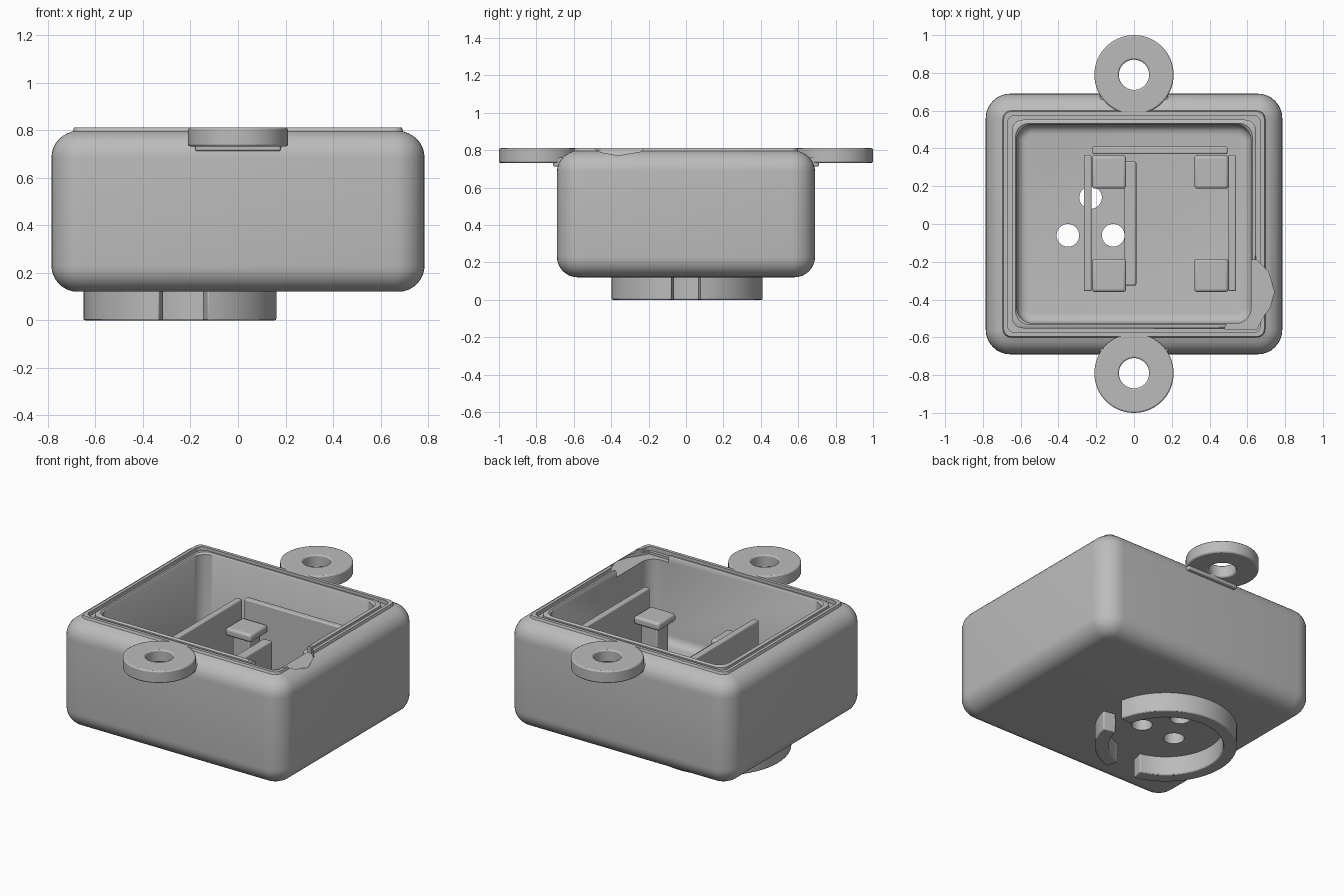
import bpy, bmesh, math
from math import cos, sin, pi, radians

cube = bpy.data.objects.get("Cube")
if cube:
    bpy.data.objects.remove(cube, do_unlink=True)

GREY = (0.5, 0.5, 0.5, 1)
mat = bpy.data.materials.new("plain grey")
mat.use_nodes = True
mat.diffuse_color = GREY
mat.node_tree.nodes["Principled BSDF"].inputs["Base Color"].default_value = GREY

HX, HY, BASE, TOP = 0.785, 0.69, 0.12, 0.81


def finish(name, bm):
    bmesh.ops.recalc_face_normals(bm, faces=bm.faces)
    mesh = bpy.data.meshes.new(name)
    bm.to_mesh(mesh)
    bm.free()
    mesh.materials.append(mat)
    ob = bpy.data.objects.new(name, mesh)
    bpy.context.collection.objects.link(ob)
    return ob


def select(ob):
    bpy.ops.object.select_all(action='DESELECT')
    ob.select_set(True)
    bpy.context.view_layer.objects.active = ob


def smooth(ob, angle=35):
    select(ob)
    bpy.ops.object.shade_smooth_by_angle(angle=radians(angle))


def bevel(ob, width, segments=3):
    mod = ob.modifiers.new("edge", 'BEVEL')
    mod.width, mod.segments = width, segments
    mod.limit_method = 'ANGLE'


def cut(ob, cutter):
    mod = ob.modifiers.new("cut", 'BOOLEAN')
    mod.operation, mod.solver, mod.object = 'DIFFERENCE', 'EXACT', cutter
    select(ob)
    bpy.ops.object.modifier_apply(modifier=mod.name)
    bpy.data.objects.remove(cutter, do_unlink=True)


def rounded_loop(bm, inset, z, r, n=8):
    """Rounded rectangle inset from the body outline."""
    verts = []
    for q, (sx, sy) in enumerate([(1, 1), (-1, 1), (-1, -1), (1, -1)]):
        cx, cy = sx * (HX - inset - r), sy * (HY - inset - r)
        for i in range(n + 1):
            a = (q + i / n) * pi / 2
            verts.append(bm.verts.new((cx + r * cos(a), cy + r * sin(a), z)))
    return verts


def loft(name, loops):
    bm = bmesh.new()
    rings = [rounded_loop(bm, *p) for p in loops]
    for a, b in zip(rings, rings[1:]):
        for i in range(len(a)):
            j = (i + 1) % len(a)
            bm.faces.new((a[i], a[j], b[j], b[i]))
    bm.faces.new(rings[0])
    bm.faces.new(rings[-1])
    return finish(name, bm)


def prism(name, points, z0, z1):
    bm = bmesh.new()
    face = bm.faces.new([bm.verts.new((x, y, z0)) for x, y in points])
    new = bmesh.ops.extrude_face_region(bm, geom=[face])["geom"]
    for v in new:
        if isinstance(v, bmesh.types.BMVert):
            v.co.z = z1
    return finish(name, bm)


def arc_ring(name, centre, ri, ro, z0, z1, a0=0, a1=360):
    """Rectangular section swept about a vertical axis; open if under 360."""
    bm = bmesh.new()
    full = a1 - a0 >= 360
    n = max(8, int((a1 - a0) / 6))
    section = [(ri, z0), (ro, z0), (ro, z1), (ri, z1)]
    rows = []
    for i in range(n if full else n + 1):
        a = radians(a0 + (a1 - a0) * i / n)
        rows.append([bm.verts.new((centre[0] + r * cos(a), centre[1] + r * sin(a), z))
                     for r, z in section])
    for i in range(n):
        a, b = rows[i], rows[(i + 1) % len(rows)]
        for k in range(4):
            m = (k + 1) % 4
            bm.faces.new((a[k], a[m], b[m], b[k]))
    if not full:
        bm.faces.new(rows[0])
        bm.faces.new(rows[-1])
    return finish(name, bm)


def block(name, x0, x1, y0, y1, z0, z1, edge=0.008):
    ob = prism(name, [(x0, y0), (x1, y0), (x1, y1), (x0, y1)], z0, z1)
    bevel(ob, edge)
    smooth(ob)
    return ob


# Housing: rounded outside, two raised lips with a groove, rounded cavity
R, FLOOR, SIDE = 0.11, 0.26, 0.165
steps = [i / 8 * pi / 2 for i in range(9)]
outer = [(R - R * sin(a), BASE + R - R * cos(a)) for a in steps]
outer += [(R - R * cos(a), TOP - 0.015 - R + R * sin(a)) for a in steps[:-2]]
loops = [(i, z, max(0.13 - i, 0.02)) for i, z in outer]
loops += [(0.09, 0.795, 0.045), (0.095, TOP, 0.04), (0.115, TOP, 0.04),
          (0.115, 0.785, 0.04), (0.138, 0.785, 0.06), (0.138, 0.805, 0.06),
          (0.145, TOP, 0.06), (0.158, TOP, 0.07), (SIDE, 0.80, 0.08)]
loops += [(SIDE + 0.05 * (1 - cos(a)), FLOOR + 0.05 * (1 - sin(a)), 0.08 - 0.05 * (1 - cos(a)))
          for a in steps[::2]]
housing = loft("housing", loops)

# Wire holes in the floor and the chipped rim corner
for x, y in [(-0.35, -0.06), (-0.11, -0.06), (-0.23, 0.14)]:
    ring = [(x + 0.06 * cos(i * pi / 16), y + 0.06 * sin(i * pi / 16)) for i in range(32)]
    cut(housing, prism("hole_cutter", ring, 0, 0.5))
chip = [(0.60, -0.19), (0.65, -0.19), (0.71, -0.25), (0.745, -0.36), (0.72, -0.44),
        (0.68, -0.5), (0.65, -0.555), (0.48, -0.555), (0.5, -0.5)]
cut(housing, prism("chip_cutter", chip, 0.77, 0.9))
smooth(housing)

# Mounting ears front and back, each with a small support under it
for name, s in (("front", -1), ("back", 1)):
    ear = arc_ring(name + "_ear", (0, s * 0.79), 0.08, 0.21, 0.732, TOP)
    bevel(ear, 0.008, 2)
    smooth(ear)
    y0, y1 = sorted((s * 0.62, s * 0.71))
    block(name + "_ear_support", -0.18, 0.18, y0, y1, 0.712, 0.76)

# Twist-lock collar under the base, split by two slots
for name, a0, a1 in (("collar_long", 11, 257), ("collar_short", -74, -11)):
    collar = arc_ring(name, (-0.24, 0), 0.33, 0.41, 0, BASE + 0.02, a0, a1)
    bevel(collar, 0.006, 2)
    smooth(collar)

# Fence walls round the board holder
block("left_fence", -0.265, -0.225, -0.355, 0.365, FLOOR - 0.02, 0.67)
block("right_fence", 0.50, 0.54, -0.355, 0.365, FLOOR - 0.02, 0.67)
block("back_fence", -0.22, 0.495, 0.37, 0.41, FLOOR - 0.02, 0.67)
block("centre_rib", -0.05, 0.012, -0.325, 0.33, FLOOR - 0.02, 0.48)

# Four posts with wider caps
for sx, x in (("left", -0.132), ("right", 0.41)):
    for sy, y in (("front", -0.272), ("back", 0.275)):
        block(f"{sx}_{sy}_stem", x - 0.058, x + 0.058, y - 0.058, y + 0.058,
              FLOOR - 0.02, 0.52)
        block(f"{sx}_{sy}_cap", x - 0.09, x + 0.09, y - 0.088, y + 0.088,
              0.505, 0.555, 0.015)
